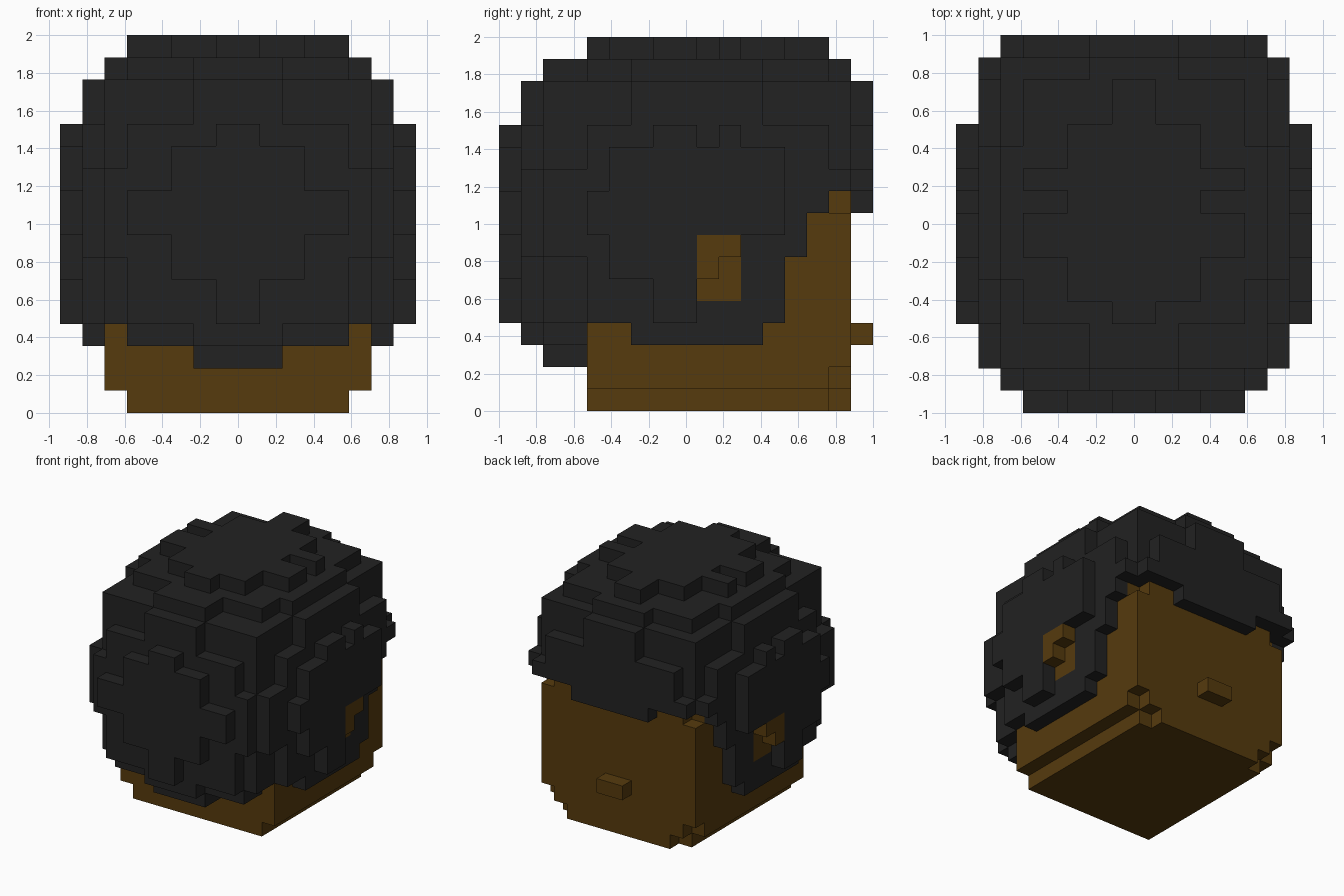
import bpy, bmesh, math
from mathutils import Vector

cube = bpy.data.objects.get("Cube")
if cube:
    bpy.data.objects.remove(cube, do_unlink=True)

U = 2 / 17  # edge of one block
AXES = [Vector((1, 0, 0)), Vector((0, 1, 0)), Vector((0, 0, 1))]
grid = {}   # block position -> part name


def material(name, rgb):
    m = bpy.data.materials.new(name)
    m.use_nodes = True
    m.diffuse_color = (*rgb, 1)
    bsdf = next(n for n in m.node_tree.nodes if n.type == 'BSDF_PRINCIPLED')
    bsdf.inputs["Base Color"].default_value = (*rgb, 1)
    bsdf.inputs["Roughness"].default_value = 0.9
    return m


def fill(part, half, ys, zs, inner=0):
    """Fill a run of blocks mirrored about x = 0, from inner to half width."""
    for x in range(inner, half):
        for y in range(ys[0], ys[1] + 1):
            for z in range(zs[0], zs[1] + 1):
                grid[x, y, z] = grid[-1 - x, y, z] = part


def build(name, mat):
    """Make one part from its exposed block sides, merging flat areas."""
    bm = bmesh.new()
    verts = {}

    def vert(p):
        key = tuple(round(c) for c in p)
        if key not in verts:
            x, y, z = key
            verts[key] = bm.verts.new((x * U, y * U - 1, z * U))
        return verts[key]

    for cell, owner in grid.items():
        if owner != name:
            continue
        base = Vector(cell)
        for a in range(3):
            n, u, v = AXES[a], AXES[(a + 1) % 3], AXES[(a + 2) % 3]
            for side in (0, 1):
                step = n if side else -n
                if tuple(round(c) for c in base + step) in grid:
                    continue
                o = base + n * side
                quad = [o, o + u, o + u + v, o + v]
                if not side:
                    quad.reverse()
                bm.faces.new([vert(p) for p in quad])
    bmesh.ops.dissolve_limit(bm, angle_limit=math.radians(1),
                             verts=bm.verts[:], edges=bm.edges[:])
    mesh = bpy.data.meshes.new(name)
    bm.to_mesh(mesh)
    bm.free()
    mesh.materials.append(mat)
    bpy.context.collection.objects.link(bpy.data.objects.new(name, mesh))


# Hair, main mass
fill("hair", 6, (4, 15), (4, 14))

# Hair, stepped layers facing -y and +y: half width, lowest z, highest z
tuft = [(1, 4, 12), (3, 6, 11), (5, 8, 9)]
cap = [(2, 3, 14), (5, 4, 12), (6, 7, 10)]
bulk = [(2, 2, 15), (5, 3, 14), (6, 4, 14)]
for y, steps in enumerate([tuft, cap, bulk, bulk]):
    for half, z0, z1 in steps:
        fill("hair", half, (y, y), (z0, z1))
for half, z0, z1 in cap:
    fill("hair", half, (16, 16), (z0, z1))

# Hair, crown layers: half width, first y, last y
for half, y0, y1 in [(2, 2, 15), (5, 4, 14), (6, 6, 11)]:
    fill("hair", half, (y0, y1), (15, 15))
for half, y0, y1 in [(1, 4, 14), (3, 5, 12), (5, 7, 8), (5, 10, 10)]:
    fill("hair", half, (y0, y1), (16, 16))

# Hair, inner side layers: y range, z range
for ys, zs in [((6, 11), (3, 14)), ((4, 12), (4, 12)),
               ((4, 14), (11, 12)), ((2, 15), (7, 10))]:
    fill("hair", 7, ys, zs, 6)

# Hair, outer side patches
for ys, zs in [((7, 8), (4, 12)), ((10, 10), (12, 12)), ((5, 12), (10, 11)),
               ((4, 12), (8, 9)), ((5, 8), (6, 7))]:
    fill("hair", 8, ys, zs, 7)

# Trim the hair to the hairline around the face, then add the fringe tip
hairline = {13: 7, 14: 9, 15: 10, 16: 10}
for cell in list(grid):
    if cell[2] < hairline.get(cell[1], 0):
        del grid[cell]
fill("hair", 3, (16, 16), (9, 9))

# Head, narrowed along the bottom and at the face corners
for z in range(10):
    for y in range(4, 16):
        half = 6 - (z == 0) - (y == 15 and z in (0, 1, 9))
        fill("head", half, (y, y), (z, z))

# Ears: flush inner block with a raised hooked rim
fill("ears", 7, (9, 10), (5, 7), 6)
fill("ears", 8, (9, 9), (6, 7), 7)
fill("ears", 8, (10, 10), (7, 7), 7)

# Nose
fill("nose", 1, (16, 16), (3, 3))

black = material("black hair", (0.016, 0.016, 0.016))
brown = material("brown skin", (0.093, 0.043, 0.004))
for part in ("hair", "head", "ears", "nose"):
    build(part, black if part == "hair" else brown)
